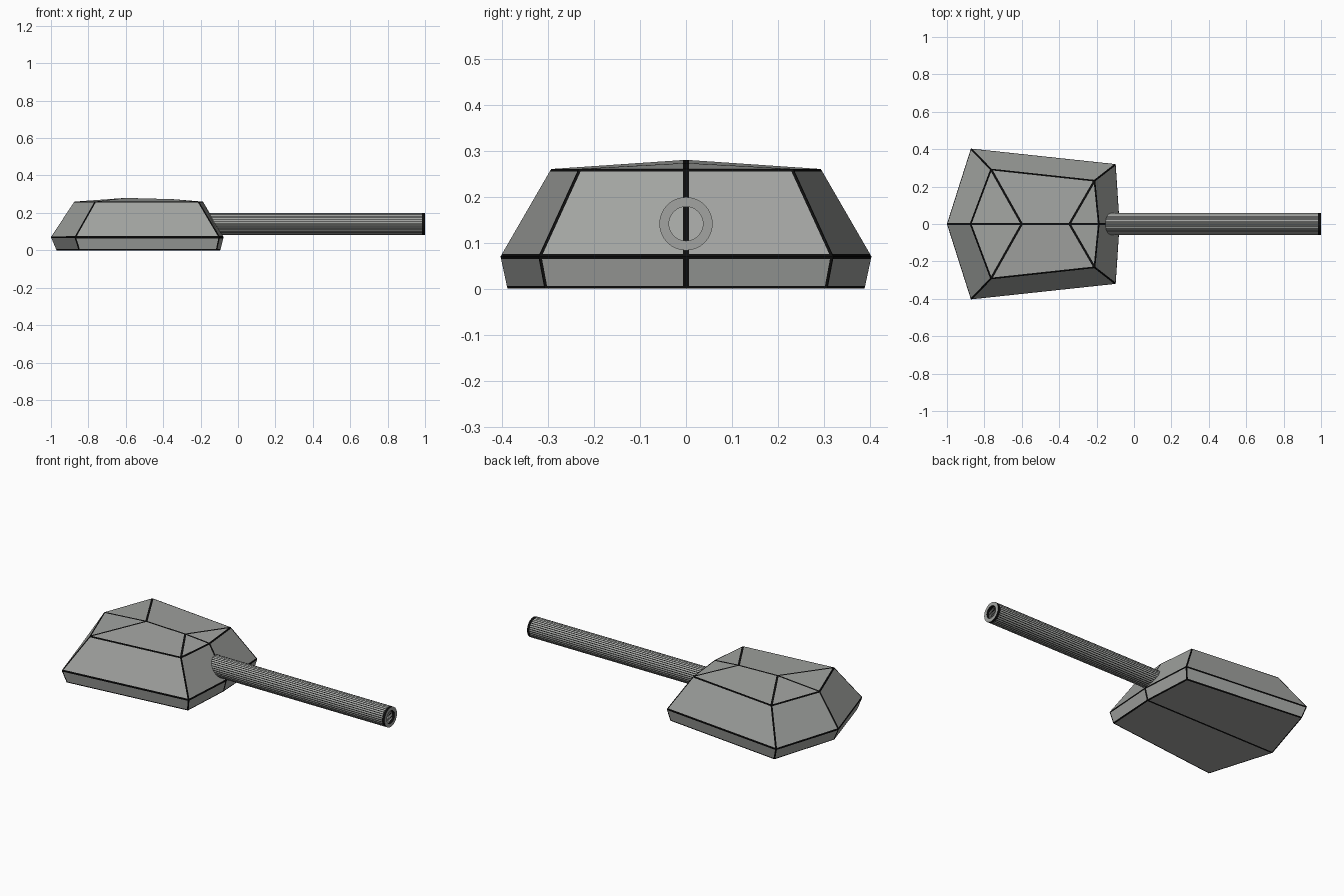
import bpy, bmesh, math

if "Cube" in bpy.data.objects:
    bpy.data.objects.remove(bpy.data.objects["Cube"])

# Half outlines of the turret shell: rear centre, rear corner, front corner, front centre
RINGS = [
    (0.00, [(-0.97, 0), (-0.85, 0.388), (-0.113, 0.307), (-0.095, 0)]),
    (0.07, [(-1.00, 0), (-0.872, 0.403), (-0.098, 0.32), (-0.077, 0)]),
    (0.26, [(-0.875, 0), (-0.765, 0.293), (-0.21, 0.233), (-0.187, 0)]),
]
RIDGE = [(-0.60, 0, 0.28), (-0.345, 0, 0.273)]


def material(name, colour):
    mat = bpy.data.materials.new(name)
    mat.diffuse_color = (*colour, 1)
    mat.use_nodes = True
    mat.node_tree.nodes["Principled BSDF"].inputs["Base Color"].default_value = mat.diffuse_color
    return mat


GREY = material("painted_grey", (0.36, 0.37, 0.355))
BLACK = material("edge_black", (0.004, 0.004, 0.004))


def black_borders(bm, faces, width):
    """Inset every face and paint the strip along its edges black."""
    before = set(faces)
    rim = bmesh.ops.inset_individual(bm, faces=list(before), thickness=width,
                                     use_even_offset=True)["faces"]
    for face in rim:
        if face not in before:
            face.material_index = 1


def finish(bm, name):
    mesh = bpy.data.meshes.new(name)
    bm.to_mesh(mesh)
    bm.free()
    mesh.materials.append(GREY)
    mesh.materials.append(BLACK)
    obj = bpy.data.objects.new(name, mesh)
    bpy.context.collection.objects.link(obj)
    return obj


# Turret shell: both halves skinned from the stacked outlines, welded on the centre line
bm = bmesh.new()
for side in (1, -1):
    rings = [[bm.verts.new((x, y * side, z)) for x, y in pts] for z, pts in RINGS]
    rear, front = [bm.verts.new(p) for p in RIDGE]
    for low, high in zip(rings, rings[1:]):
        for i in range(3):
            bm.faces.new((low[i], low[i + 1], high[i + 1], high[i]))
    a, b, c, d = rings[-1]
    for face in ((a, b, rear), (b, c, front, rear), (c, d, front), rings[0]):
        bm.faces.new(face)
bmesh.ops.remove_doubles(bm, verts=bm.verts, dist=1e-4)
bmesh.ops.recalc_face_normals(bm, faces=bm.faces)
black_borders(bm, bm.faces, 0.006)
finish(bm, "turret_shell")

# Gun barrel: hollow tube lathed along x, with a black band at the muzzle
SIDES, AXIS_Z = 32, 0.141
PROFILE = [(-0.16, 0.058), (0.986, 0.058), (1.0, 0.058),
           (1.0, 0.037), (0.986, 0.037), (-0.16, 0.037)]
MUZZLE_BANDS = (1, 3)
bm = bmesh.new()
loops = []
for x, r in PROFILE:
    angles = [2 * math.pi * i / SIDES for i in range(SIDES)]
    loops.append([bm.verts.new((x, r * math.cos(t), AXIS_Z + r * math.sin(t))) for t in angles])
striped = []
for k, p in enumerate(loops):
    q = loops[(k + 1) % len(loops)]
    for i in range(SIDES):
        j = (i + 1) % SIDES
        face = bm.faces.new((p[i], p[j], q[j], q[i]))
        face.material_index = int(k in MUZZLE_BANDS)
        if k in (0, 4):
            striped.append(face)
bmesh.ops.recalc_face_normals(bm, faces=bm.faces)
black_borders(bm, striped, 0.002)
finish(bm, "gun_barrel")
